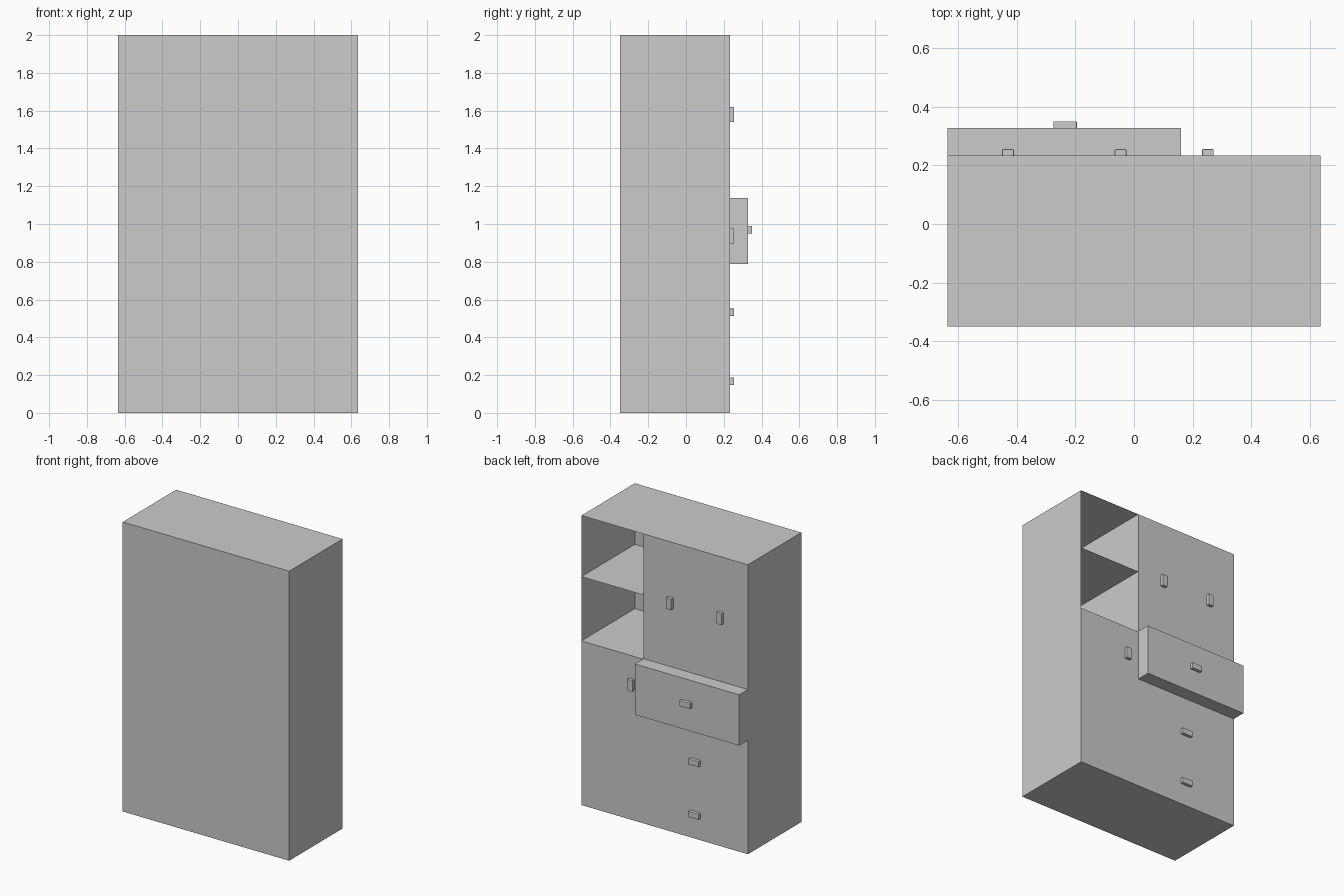
import bpy, bmesh

if "Cube" in bpy.data.objects:
    bpy.data.objects.remove(bpy.data.objects["Cube"])

W, H = 0.636, 2.0            # half width, height
BACK, FACE = -0.35, 0.233    # closed wall and the side with doors
DIV = 0.16                   # divider between drawers and shelves
SHELF_LOW, SHELF_HIGH = 1.134, 1.578
DRAWER_LOW, DRAWER_OUT = 0.787, 0.328


def mesh_object(name, bm):
    me = bpy.data.meshes.new(name)
    bm.to_mesh(me)
    bm.free()
    ob = bpy.data.objects.new(name, me)
    bpy.context.collection.objects.link(ob)
    return ob


def sheet(name, points):
    bm = bmesh.new()
    bm.faces.new([bm.verts.new(p) for p in points])
    return mesh_object(name, bm)


def box(name, lo, hi, bevel=0.0):
    bm = bmesh.new()
    bmesh.ops.create_cube(bm, size=1)
    for v in bm.verts:
        v.co = [(a + b) / 2 + c * (b - a) for a, b, c in zip(lo, hi, v.co)]
    if bevel:
        bmesh.ops.bevel(bm, geom=bm.edges[:], offset=bevel, segments=2,
                        affect='EDGES', profile=0.5)
    return mesh_object(name, bm)


# Thin-walled cabinet shell with an L-shaped front, open beside the doors
outline = [(-W, 0), (W, 0), (W, SHELF_LOW), (DIV, SHELF_LOW), (DIV, H), (-W, H)]
sheet("cabinet_front", [(x, FACE, z) for x, z in reversed(outline)])
bm = bmesh.new()
corners = [(-W, 0), (W, 0), (W, H), (-W, H)]
rear = [bm.verts.new((x, BACK, z)) for x, z in corners]
fore = [bm.verts.new((x, FACE, z)) for x, z in corners]
bm.faces.new(rear)
for i in range(4):
    j = (i + 1) % 4
    bm.faces.new((rear[j], rear[i], fore[i], fore[j]))
mesh_object("cabinet_shell", bm)

# Divider and open shelves
sheet("divider", [(DIV, BACK, 0), (DIV, FACE, 0), (DIV, FACE, H), (DIV, BACK, H)])
for name, z in (("lower_shelf", SHELF_LOW), ("upper_shelf", SHELF_HIGH)):
    sheet(name, [(DIV, BACK, z), (W, BACK, z), (W, FACE, z), (DIV, FACE, z)])

# Drawer pulled part way out
box("open_drawer", (-W, BACK + 0.09, DRAWER_LOW), (DIV, DRAWER_OUT, 1.138))

# Pull handles: upright on doors, level on drawers
handles = [("left_door_handle", -0.43, 1.58, FACE, True),
           ("right_door_handle", -0.046, 1.58, FACE, True),
           ("small_door_handle", 0.252, 0.937, FACE, True),
           ("open_drawer_handle", -0.235, 0.97, DRAWER_OUT, False),
           ("middle_drawer_handle", -0.235, 0.532, FACE, False),
           ("bottom_drawer_handle", -0.235, 0.168, FACE, False)]
for name, x, z, y, upright in handles:
    hx, hz = (0.02, 0.04) if upright else (0.04, 0.02)
    box(name, (x - hx, y - 0.005, z - hz), (x + hx, y + 0.022, z + hz), 0.003)
